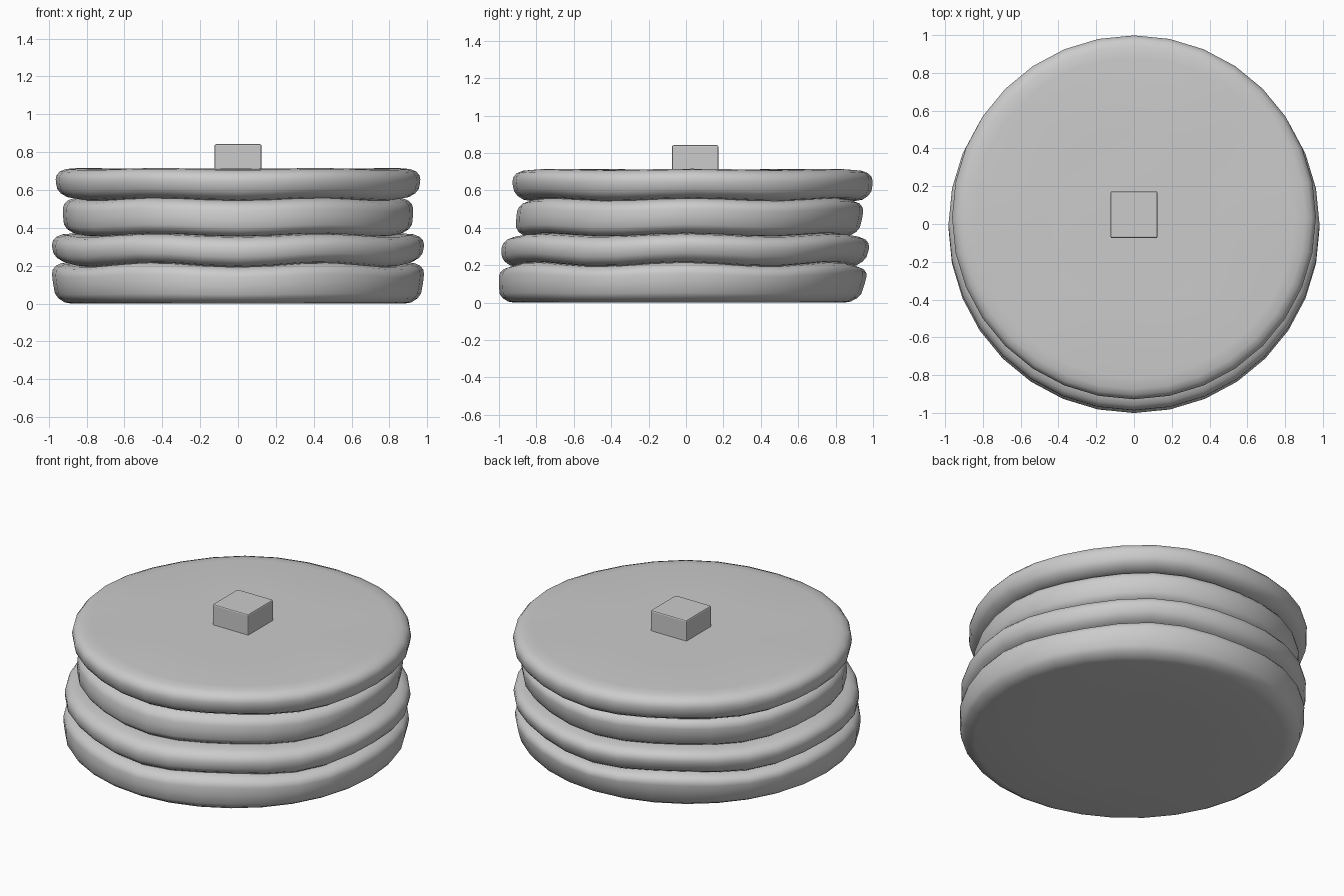
import bpy, bmesh
from math import sin, cos, pi

if "Cube" in bpy.data.objects:
    bpy.data.objects.remove(bpy.data.objects["Cube"])

SIDES = 32


def pancake(name, z0, z1, r0, r1, y0, y1, wave0, wave1):
    """Rounded disc; radius, centre and rim ripple blend from bottom to top."""
    h = z1 - z0
    # (inset from rim, height above the base)
    profile = [(0.5, 0), (0.085, 0), (0.05, 0.006), (0.02, 0.026), (0.004, 0.05),
               (0, h * 0.5), (0, h - 0.06), (0.007, h - 0.038),
               (0.026, h - 0.018), (0.06, h - 0.005), (0.12, h), (0.5, h)]
    bm = bmesh.new()
    rings = []
    for inset, z in profile:
        f = z / h
        r = r0 + (r1 - r0) * f - inset
        cy = y0 + (y1 - y0) * f
        wave = wave0 + (wave1 - wave0) * f
        if inset > 0.3:
            wave = 0
        ring = []
        for i in range(SIDES):
            t = 2 * pi * i / SIDES
            ripple = -wave * cos(6 * t)
            ring.append(bm.verts.new((r * sin(t), cy - r * cos(t), z0 + z + ripple)))
        rings.append(ring)
    for a, b in zip(rings, rings[1:]):
        for i in range(SIDES):
            j = (i + 1) % SIDES
            bm.faces.new((a[i], a[j], b[j], b[i]))
    bm.faces.new(rings[0][::-1])
    bm.faces.new(rings[-1])
    bmesh.ops.recalc_face_normals(bm, faces=bm.faces)
    for face in bm.faces:
        face.smooth = True
    mesh = bpy.data.meshes.new(name)
    bm.to_mesh(mesh)
    bm.free()
    bpy.context.collection.objects.link(bpy.data.objects.new(name, mesh))


# Stack of four pancakes, each leaning slightly
pancake("pancake_bottom", 0.0, 0.208, 0.965, 0.99, -0.036, -0.010, 0.0, 0.012)
pancake("pancake_second", 0.205, 0.363, 0.975, 0.987, -0.016, 0.004, 0.012, 0.008)
pancake("pancake_third", 0.360, 0.555, 0.922, 0.927, 0.004, 0.030, 0.008, 0.007)
pancake("pancake_top", 0.551, 0.713, 0.955, 0.968, 0.037, 0.034, 0.007, 0.003)

# Butter pat
bpy.ops.mesh.primitive_cube_add(size=1, location=(0, 0.049, 0.77))
butter = bpy.context.object
butter.name = "butter_pat"
butter.scale = (0.248, 0.248, 0.144)
bpy.ops.object.transform_apply(location=False, rotation=False, scale=True)
bevel = butter.modifiers.new("soft_edges", 'BEVEL')
bevel.width = 0.008
bevel.segments = 2
